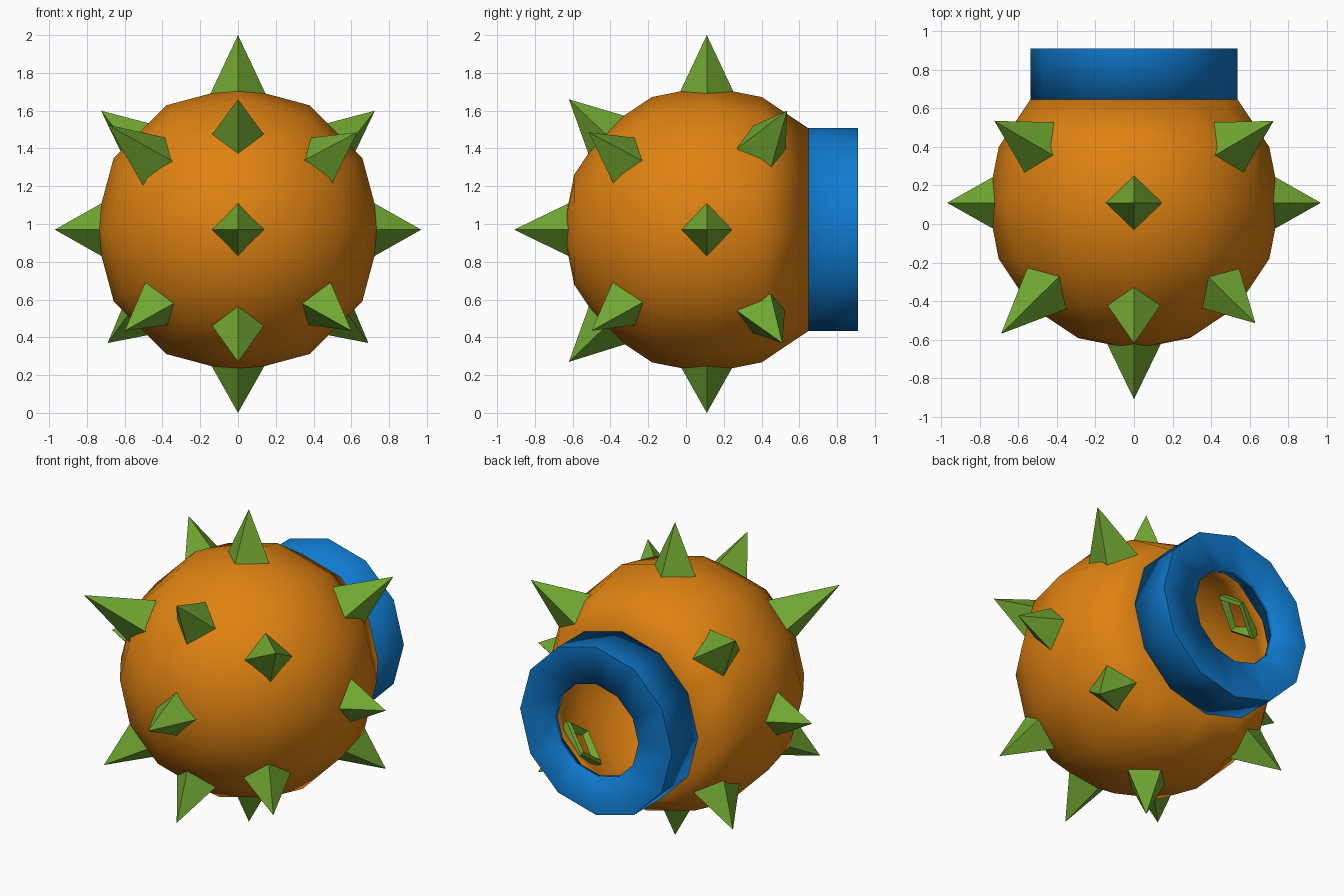
import bpy, bmesh, math
from mathutils import Vector

if "Cube" in bpy.data.objects:
    bpy.data.objects.remove(bpy.data.objects["Cube"])

CENTRE = Vector((0, 0.11, 0.97))
R = 0.76
SEGS = 12


def material(name, rgb):
    m = bpy.data.materials.new(name)
    m.diffuse_color = (*rgb, 1)
    m.use_nodes = True
    m.node_tree.nodes["Principled BSDF"].inputs["Base Color"].default_value = m.diffuse_color
    return m


ORANGE = material("orange", (0.74, 0.225, 0.006))
BLUE = material("blue", (0.005, 0.195, 0.62))
GREEN = material("green", (0.165, 0.39, 0.032))


def finish(name, bm, mat, thickness, smooth):
    """Turn a bmesh into a hollow shell object."""
    me = bpy.data.meshes.new(name)
    bm.to_mesh(me)
    bm.free()
    me.materials.append(mat)
    ob = bpy.data.objects.new(name, me)
    bpy.context.collection.objects.link(ob)
    mod = ob.modifiers.new("shell", 'SOLIDIFY')
    mod.thickness = thickness
    mod.offset = -1
    if smooth:
        bpy.ops.object.select_all(action='DESELECT')
        ob.select_set(True)
        bpy.context.view_layer.objects.active = ob
        bpy.ops.object.shade_smooth_by_angle(angle=math.radians(35))
    return ob


def lathe(name, profile, mat, thickness):
    """Revolve (radius, y) points, listed front to back, about the y axis."""
    bm = bmesh.new()
    rings = []
    for r, y in profile:
        n = 1 if r < 1e-5 else SEGS
        rings.append([bm.verts.new(CENTRE + Vector((
            r * math.cos(2 * math.pi * i / SEGS), y,
            r * math.sin(2 * math.pi * i / SEGS)))) for i in range(n)])
    for a, b in zip(rings, rings[1:]):
        for i in range(SEGS):
            j = (i + 1) % SEGS
            if len(a) == 1:
                bm.faces.new((a[0], b[i], b[j])[::1])
            else:
                bm.faces.new((a[i], b[i], b[j], a[j]))
    # the winding must face away from the axis
    bm.normal_update()
    f = max(bm.faces, key=lambda f: Vector((f.calc_center_median().x, f.calc_center_median().z - CENTRE.z)).length)
    c = f.calc_center_median() - CENTRE
    if f.normal.x * c.x + f.normal.z * c.z < 0:
        bmesh.ops.reverse_faces(bm, faces=bm.faces[:])
    return finish(name, bm, mat, thickness, True)


# round hollow body, open at the back
lathe("body", [(R * math.sin(math.radians(a)), -R * math.cos(math.radians(a)))
               for a in [22.5 * k for k in range(7)]], ORANGE, 0.03)

# blue neck with a flat rim around a hole
r45 = R * math.sin(math.radians(45))
lathe("neck_ring", [(r45, r45), (r45, 0.80), (0.30, 0.80)], BLUE, 0.04)


def spike(name, tip, base_dist=0.665, half=0.172):
    """Four-sided hollow spike pointing from the body centre to tip."""
    tip = Vector(tip)
    d = tip.normalized()
    side = d.cross(Vector((0, 0, 1)))
    side = side.normalized() if side.length > 1e-3 else Vector((1, 0, 0))
    up = side.cross(d)
    bm = bmesh.new()
    base = [bm.verts.new(CENTRE + d * base_dist + half * v)
            for v in (side, up, -side, -up)]
    top = bm.verts.new(CENTRE + tip)
    for i in range(4):
        bm.faces.new((base[i], base[(i + 1) % 4], top))
    bm.normal_update()
    f = bm.faces[:][0]
    if f.normal.dot(f.calc_center_median() - (CENTRE + d * base_dist)) < 0:
        bmesh.ops.reverse_faces(bm, faces=bm.faces[:])
    finish(name, bm, GREEN, 0.03, False)


# spikes along the axes and the front diagonals
spike("top_spike", (0, 0, 1.03))
spike("bottom_spike", (0, 0, -0.97))
spike("front_spike", (0, -1.02, 0))
spike("front_upper_spike", (0, -0.73, 0.69))
spike("front_lower_spike", (0, -0.73, -0.70))
for s, label in ((1, "right"), (-1, "left")):
    spike(label + "_spike", (0.97 * s, 0, 0))
    spike(label + "_back_upper_spike", (0.725 * s, 0.425, 0.63))
    spike(label + "_back_lower_spike", (0.69 * s, 0.40, -0.60))
    spike(label + "_front_lower_spike", (0.60 * s, -0.61, -0.535))
spike("right_front_upper_spike", (0.63, -0.625, 0.515))
spike("left_front_upper_spike", (-0.69, -0.68, 0.555))
